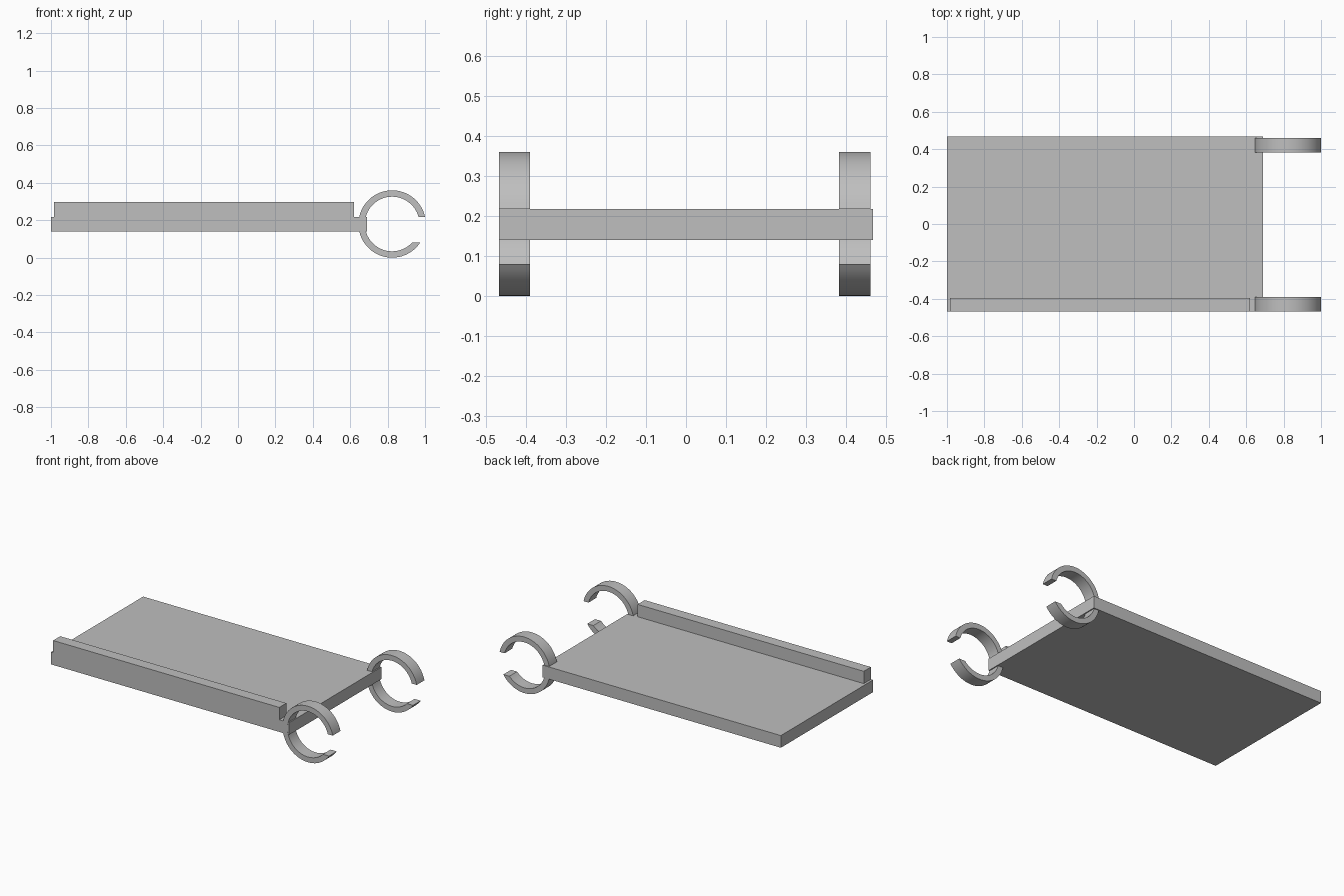
import bpy, bmesh
from math import asin, cos, sin, tau, radians

cube = bpy.data.objects.get("Cube")
if cube:
    bpy.data.objects.remove(cube, do_unlink=True)

grey = bpy.data.materials.new("plain grey")
grey.use_nodes = True
colour = (0.52, 0.52, 0.52, 1)
grey.diffuse_color = colour
grey.node_tree.nodes["Principled BSDF"].inputs["Base Color"].default_value = colour


def extrude_profile(name, points, y0, y1):
    """Extrude an x-z outline along y."""
    bm = bmesh.new()
    face = bm.faces.new([bm.verts.new((x, y0, z)) for x, z in points])
    result = bmesh.ops.extrude_face_region(bm, geom=[face])
    moved = [v for v in result["geom"] if isinstance(v, bmesh.types.BMVert)]
    bmesh.ops.translate(bm, verts=moved, vec=(0, y1 - y0, 0))
    bmesh.ops.recalc_face_normals(bm, faces=bm.faces)
    mesh = bpy.data.meshes.new(name)
    bm.to_mesh(mesh)
    bm.free()
    mesh.materials.append(grey)
    obj = bpy.data.objects.new(name, mesh)
    bpy.context.collection.objects.link(obj)
    return obj


def box(name, x0, x1, y0, y1, z0, z1):
    return extrude_profile(name, [(x0, z0), (x1, z0), (x1, z1), (x0, z1)], y0, y1)


# Flat tray and its raised front lip
box("tray", -1, 0.69, -0.467, 0.467, 0.14, 0.218)
box("front_lip", -0.985, 0.62, -0.467, -0.395, 0.218, 0.297)

# Open ring clips, with horizontal cuts at the mouth
CX, CZ, OUTER, INNER = 0.824, 0.18, 0.18, 0.146
TOP_CUT, LOW_CUT, STEPS = 0.038, -0.1, 64


def arc(radius):
    start = asin(TOP_CUT / radius)
    end = tau + asin(LOW_CUT / radius)
    angles = [start + (end - start) * i / STEPS for i in range(STEPS + 1)]
    return [(CX + radius * cos(a), CZ + radius * sin(a)) for a in angles]


for name, y0, y1 in (("front_clip", -0.468, -0.39), ("back_clip", 0.383, 0.461)):
    clip = extrude_profile(name, arc(OUTER) + arc(INNER)[::-1], y0, y1)
    bpy.ops.object.select_all(action="DESELECT")
    clip.select_set(True)
    bpy.context.view_layer.objects.active = clip
    bpy.ops.object.shade_smooth_by_angle(angle=radians(30))
